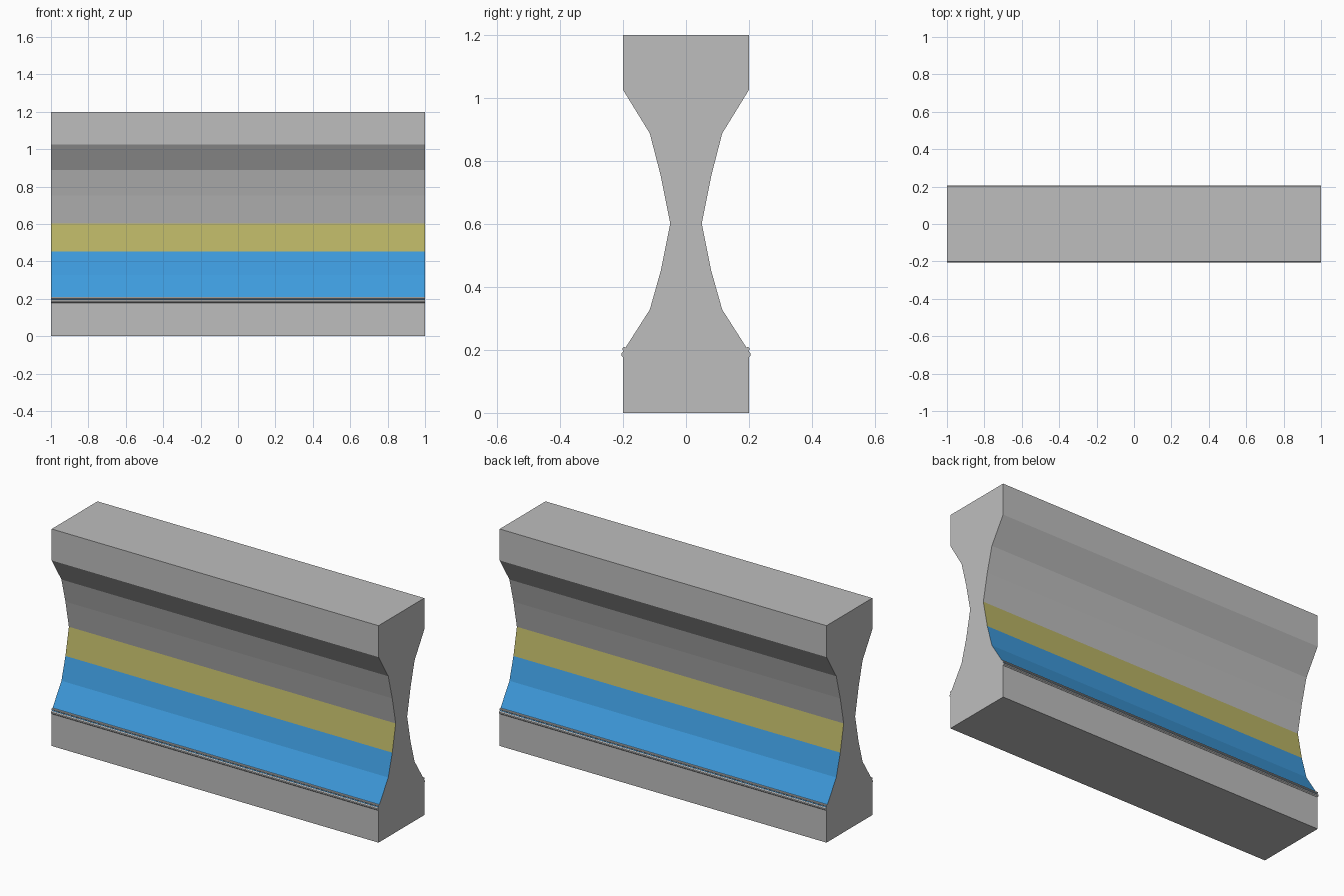
import bpy, bmesh, math

if "Cube" in bpy.data.objects:
    bpy.data.objects.remove(bpy.data.objects["Cube"])


def material(name, rgb):
    # sRGB 0-255 to linear
    lin = [((c / 255 + 0.055) / 1.055) ** 2.4 for c in rgb]
    m = bpy.data.materials.new(name)
    m.diffuse_color = (*lin, 1)
    m.use_nodes = True
    m.node_tree.nodes["Principled BSDF"].inputs["Base Color"].default_value = m.diffuse_color
    return m


concrete = material("concrete_grey", (190, 190, 190))
blue = material("painted_blue", (62, 155, 221))
yellow = material("painted_yellow", (186, 180, 101))


def extrude_x(name, outline, mats, rule=None):
    """Extrude a closed (y, z) outline along x from -1 to 1."""
    bm = bmesh.new()
    face = bm.faces.new([bm.verts.new((-1, y, z)) for y, z in outline])
    ext = bmesh.ops.extrude_face_region(bm, geom=[face])["geom"]
    bmesh.ops.translate(bm, vec=(2, 0, 0),
                        verts=[v for v in ext if isinstance(v, bmesh.types.BMVert)])
    bmesh.ops.recalc_face_normals(bm, faces=bm.faces)
    if rule:
        for f in bm.faces:
            f.material_index = rule(f)
    mesh = bpy.data.meshes.new(name)
    bm.to_mesh(mesh)
    bm.free()
    for m in mats:
        mesh.materials.append(m)
    ob = bpy.data.objects.new(name, mesh)
    bpy.context.collection.objects.link(ob)
    return ob


def paint(f):
    # Blue lower slopes, yellow band just below the waist
    z = f.calc_center_median().z
    if abs(f.normal.x) > 0.5 or abs(f.normal.z) < 0.05 or abs(f.normal.z) > 0.95:
        return 0
    if 0.19 < z < 0.45:
        return 1
    return 2 if 0.45 < z < 0.6 else 0


# Waisted body, symmetric front to back
side = [(0.2, 0), (0.2, 0.195), (0.115, 0.328), (0.08, 0.452), (0.05, 0.602),
        (0.08, 0.752), (0.115, 0.888), (0.2, 1.026), (0.2, 1.2)]
extrude_x("barrier_body", side + [(-y, z) for y, z in reversed(side)],
          [concrete, blue, yellow], paint)

# Two thin beads along the foot of each slope
for s, where in ((-1, "front"), (1, "back")):
    for part, y, z, r in (("lower", 0.197, 0.186, 0.009), ("upper", 0.196, 0.203, 0.006)):
        ring = [(s * (y + r * math.cos(a * math.pi / 4 + math.pi / 8)),
                 z + r * math.sin(a * math.pi / 4 + math.pi / 8)) for a in range(8)]
        extrude_x(f"{where}_{part}_bead", ring, [concrete])
